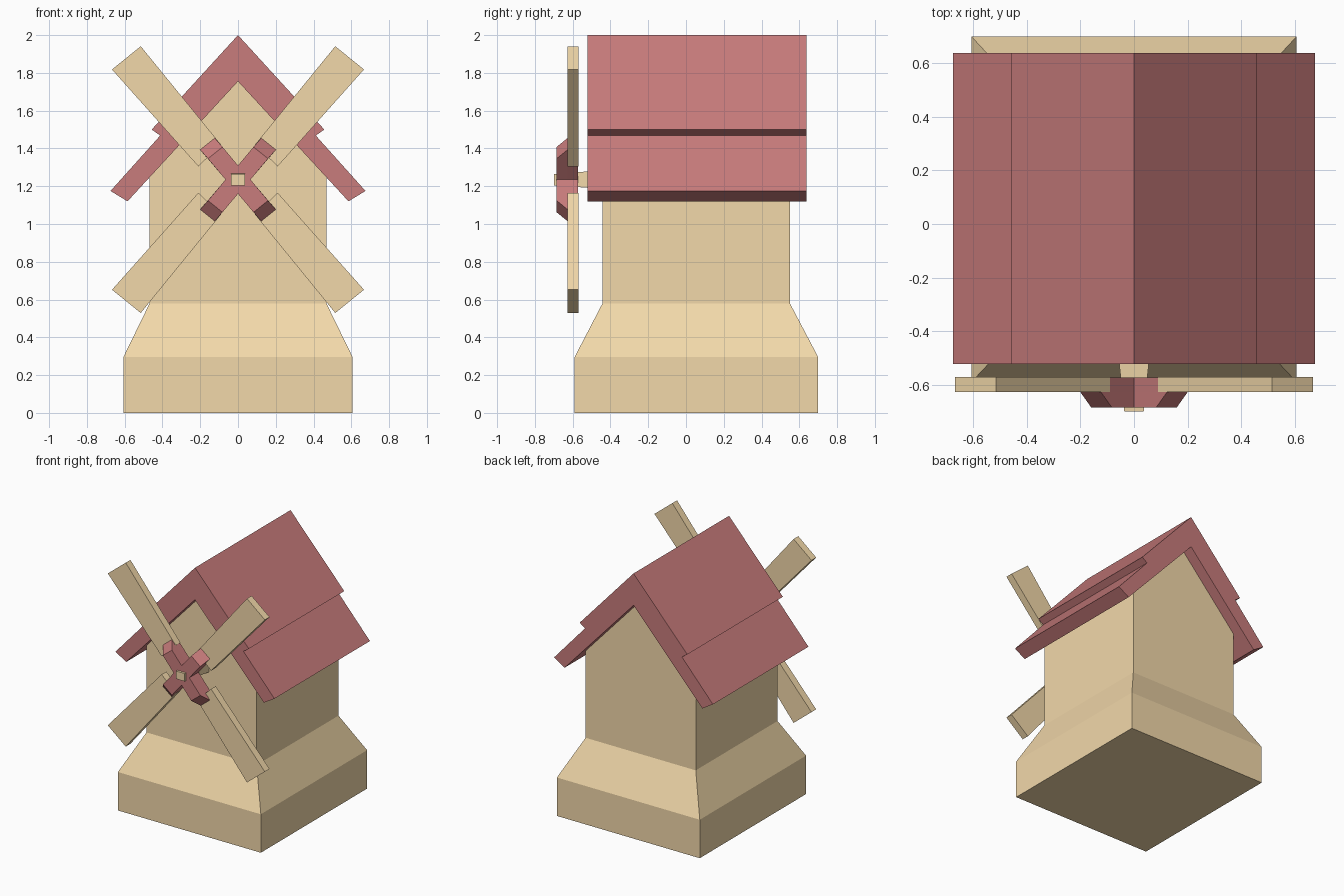
import bpy, bmesh

if "Cube" in bpy.data.objects:
    bpy.data.objects.remove(bpy.data.objects["Cube"])

HUB_Z = 1.235


def material(name, color):
    m = bpy.data.materials.new(name)
    m.diffuse_color = (*color, 1)
    m.use_nodes = True
    m.node_tree.nodes["Principled BSDF"].inputs["Base Color"].default_value = m.diffuse_color
    return m


tan = material("tan", (0.89, 0.69, 0.40))
red = material("red", (0.58, 0.20, 0.20))


def loft(name, loops, mat):
    """Bridge equal-length point loops and cap both ends."""
    bm = bmesh.new()
    rings = [[bm.verts.new(p) for p in loop] for loop in loops]
    n = len(rings[0])
    for a, b in zip(rings, rings[1:]):
        for i in range(n):
            j = (i + 1) % n
            bm.faces.new((a[i], a[j], b[j], b[i]))
    bm.faces.new(rings[0])
    bm.faces.new(rings[-1])
    bmesh.ops.remove_doubles(bm, verts=bm.verts, dist=1e-4)
    bmesh.ops.recalc_face_normals(bm, faces=bm.faces)
    mesh = bpy.data.meshes.new(name)
    bm.to_mesh(mesh)
    bm.free()
    mesh.materials.append(mat)
    obj = bpy.data.objects.new(name, mesh)
    bpy.context.collection.objects.link(obj)
    return obj


def at_y(profile, y):
    return [(x, y, z) for x, z in profile]


def level(x, y0, y1, z):
    return [(-x, y0, z), (x, y0, z), (x, y1, z), (-x, y1, z)]


# Mill body: plinth, sloped skirt, walls and gable
loft("mill_body", [level(0.607, -0.59, 0.70, 0), level(0.607, -0.59, 0.70, 0.295),
                   level(0.468, -0.442, 0.55, 0.58), level(0.468, -0.442, 0.55, 1.25),
                   level(0, -0.442, 0.55, 1.76)], tan)

# Stepped gable roof
half = [(0.457, 1.50), (0.412, 1.468), (0.675, 1.175), (0.585, 1.12)]
profile = [(0, 2.0)] + half + [(0, 1.755)] + [(-x, z) for x, z in reversed(half)]
loft("roof", [at_y(profile, -0.522), at_y(profile, 0.637)], red)

# Four sails, mirrored around the hub
sail = [(0.21, 0.07), (0.667, 0.583), (0.515, 0.706), (0.09, 0.185)]
quadrants = [(1, 1), (-1, 1), (-1, -1), (1, -1)]
for i, (sx, sz) in enumerate(quadrants):
    pts = [(sx * x, HUB_Z + sz * z) for x, z in sail]
    loft(f"sail_{i + 1}", [at_y(pts, -0.627), at_y(pts, -0.57)], tan)


# Cross-shaped hub with bevelled arm tips
def cross(dx, dz):
    notches = [(0, 0.075), (-0.066, 0), (0, -0.075), (0.066, 0)]
    tips = [(0.2 - dx, 0.158 - dz), (0.123 - dx, 0.22 - dz)]
    pts = []
    for (sx, sz), notch in zip(quadrants, notches):
        arm = tips if sx * sz > 0 else tips[::-1]
        pts += [(sx * x, sz * z) for x, z in arm] + [notch]
    return [(x, HUB_Z + z) for x, z in pts]


loft("sail_hub", [at_y(cross(0, 0), -0.573), at_y(cross(0, 0), -0.627),
                  at_y(cross(0.041, 0.047), -0.685)], red)


# Tapered axle
def axle_end(w, h):
    return [(-w, HUB_Z - h), (w, HUB_Z - h), (w, HUB_Z + h), (-w, HUB_Z + h)]


loft("axle", [at_y(axle_end(0.036, 0.03), -0.70), at_y(axle_end(0.065, 0.05), -0.43)], tan)
